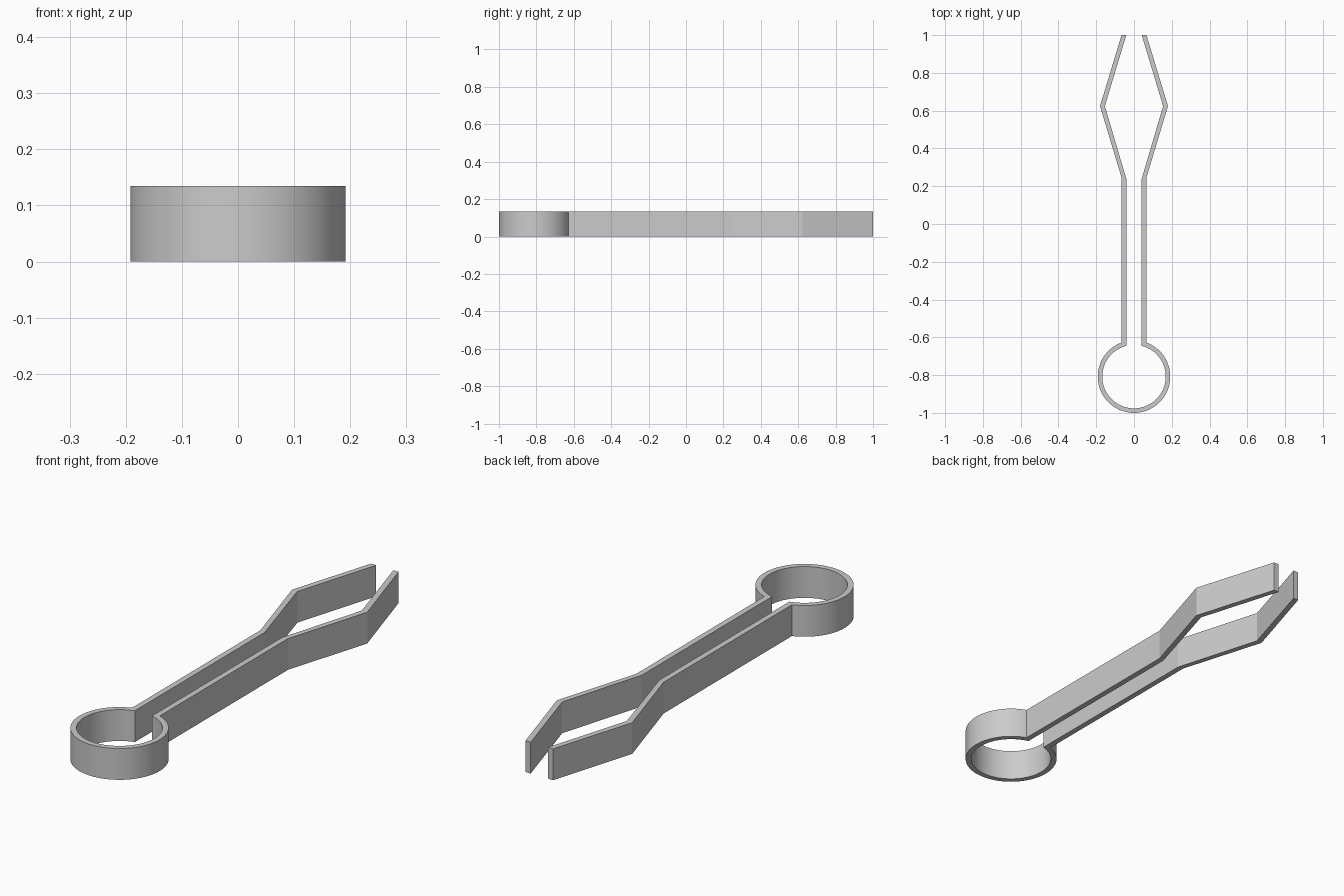
import bpy, bmesh, math

if "Cube" in bpy.data.objects:
    bpy.data.objects.remove(bpy.data.objects["Cube"])

HEIGHT = 0.135
RING_Y, R_IN, R_OUT = -0.808, 0.168, 0.192
X_IN, X_OUT = 0.041, 0.066
STEPS = 40

# Right half of the strip as (inner, outer) point pairs, tip to ring bottom
half = [((X_IN, 1.0), (X_OUT, 1.0)),
        ((0.154, 0.624), (0.18, 0.624)),
        ((X_IN, 0.24), (X_OUT, 0.246))]
a_in, a_out = math.asin(X_IN / R_IN), math.asin(X_OUT / R_OUT)


def on_ring(radius, start, t):
    a = start + (math.pi - start) * t
    return (radius * math.sin(a), RING_Y + radius * math.cos(a))


for i in range(STEPS + 1):
    t = i / STEPS
    half.append((on_ring(R_IN, a_in, t), on_ring(R_OUT, a_out, t)))

# Mirror to the left half, sharing the pair at the ring bottom
pairs = half + [tuple((-x, y) for x, y in p) for p in reversed(half[:-1])]

# Flat strip of quads, extruded up
bm = bmesh.new()
rows = [[bm.verts.new((x, y, 0)) for x, y in p] for p in pairs]
faces = [bm.faces.new((a[0], a[1], b[1], b[0])) for a, b in zip(rows, rows[1:])]
ext = bmesh.ops.extrude_face_region(bm, geom=faces, use_keep_orig=True)
top = [v for v in ext["geom"] if isinstance(v, bmesh.types.BMVert)]
bmesh.ops.translate(bm, verts=top, vec=(0, 0, HEIGHT))
bmesh.ops.recalc_face_normals(bm, faces=bm.faces)
mesh = bpy.data.meshes.new("spring_tongs")
bm.to_mesh(mesh)
bm.free()

tongs = bpy.data.objects.new("spring_tongs", mesh)
bpy.context.collection.objects.link(tongs)

grey = bpy.data.materials.new("light_grey")
grey.diffuse_color = (0.6, 0.6, 0.6, 1)
grey.use_nodes = True
grey.node_tree.nodes["Principled BSDF"].inputs["Base Color"].default_value = grey.diffuse_color
mesh.materials.append(grey)

# Smooth ring, crisp edges and bends
bpy.context.view_layer.objects.active = tongs
tongs.select_set(True)
bpy.ops.object.shade_smooth_by_angle(angle=math.radians(15))
